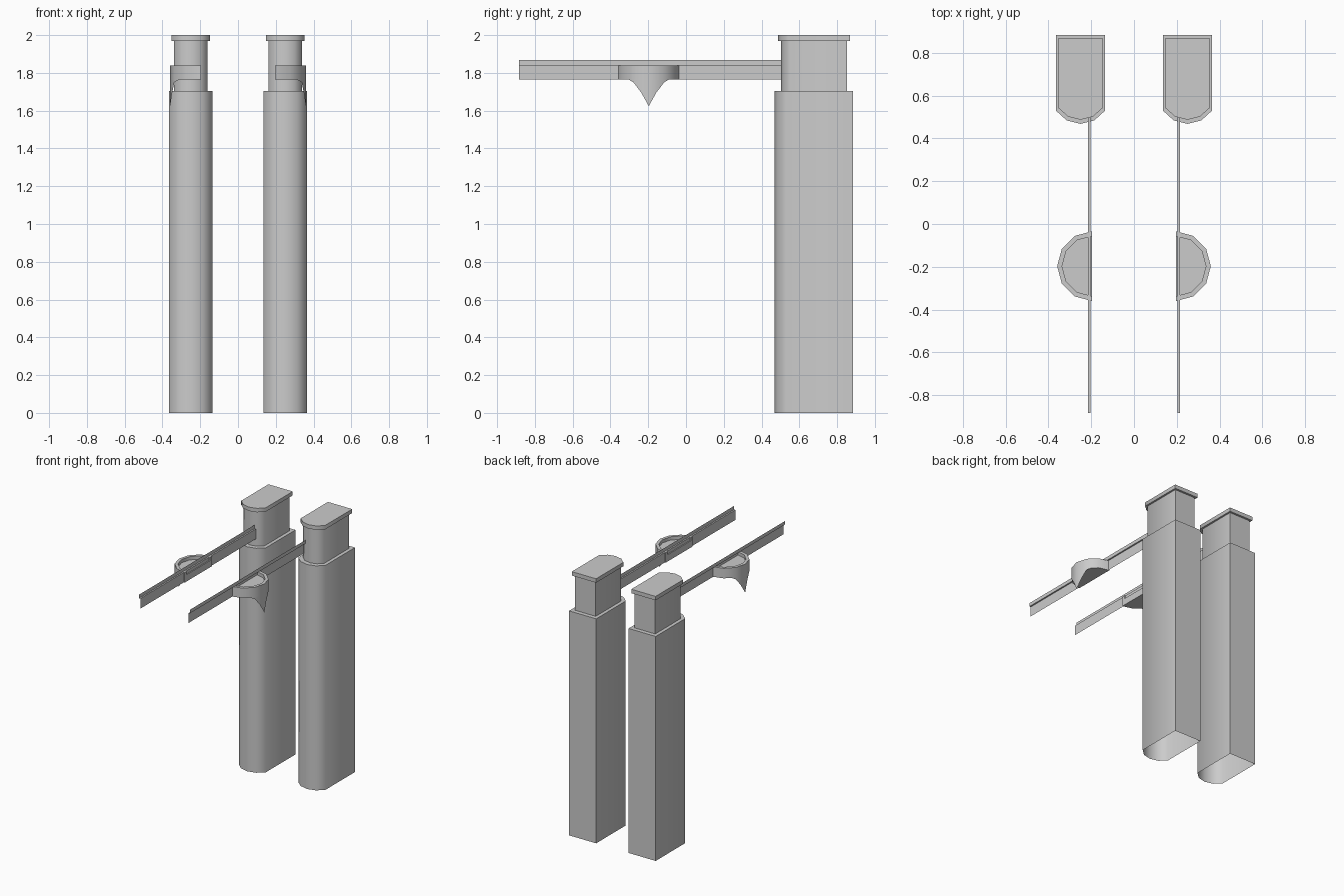
import bpy, bmesh, math

cube = bpy.data.objects.get("Cube")
if cube:
    bpy.data.objects.remove(cube)

GREY = (0.6, 0.6, 0.6, 1)
grey = bpy.data.materials.new("plain grey")
grey.use_nodes = True
grey.diffuse_color = GREY
grey.node_tree.nodes["Principled BSDF"].inputs["Base Color"].default_value = GREY


def finish(name, bm, recalc=True):
    """Turn the bmesh into a smooth-by-angle object mirrored across x."""
    if recalc:
        bmesh.ops.recalc_face_normals(bm, faces=bm.faces)
    mesh = bpy.data.meshes.new(name)
    bm.to_mesh(mesh)
    bm.free()
    mesh.materials.append(grey)
    ob = bpy.data.objects.new(name, mesh)
    bpy.context.collection.objects.link(ob)
    mirror = ob.modifiers.new("mirror", "MIRROR")
    mirror.use_mirror_merge = False
    bpy.ops.object.select_all(action="DESELECT")
    ob.select_set(True)
    bpy.context.view_layer.objects.active = ob
    bpy.ops.object.shade_smooth_by_angle(angle=math.radians(60))
    return ob


def loft(bm, low, high, closed=True):
    """Join two equal rings of vertices with quads."""
    n = len(low)
    for i in range(n if closed else n - 1):
        j = (i + 1) % n
        bm.faces.new((low[i], low[j], high[j], high[i]))


def column(name, half, front, back, bow, z0, z1, open_bottom=False):
    """Square-backed column whose front bows out in a shallow arc."""
    bm = bmesh.new()
    radius = (half * half + bow * bow) / (2 * bow)
    sweep = math.asin(half / radius)
    outline = [(-half, back)]
    for i in range(5):
        a = sweep * (i - 2) / 2
        outline.append((radius * math.sin(a), front + radius * (1 - math.cos(a))))
    outline.append((half, back))
    low, high = [[bm.verts.new((0.25 + x, y, z)) for x, y in outline] for z in (z0, z1)]
    loft(bm, low, high)
    bm.faces.new(high)
    if not open_bottom:
        bm.faces.new(low[::-1])
    finish(name, bm)


# Stepped pillars
column("pillar_base", 0.114, 0.468, 0.884, 0.061, 0, 1.705, True)
column("pillar_neck", 0.088, 0.503, 0.852, 0.047, 1.705, 1.97)
column("pillar_cap", 0.102, 0.487, 0.868, 0.054, 1.97, 2.0)

# Thin rails with a stepped lip along the top
bm = bmesh.new()
section = ((0.203, 1.764), (0.203, 1.84), (0.214, 1.84), (0.214, 1.867))
ends = [[bm.verts.new((x, y, z)) for x, z in section] for y in (-0.883, 0.503)]
loft(bm, ends[0], ends[1], closed=False)
finish("rail", bm, recalc=False)

# Half-round trays standing out from the rails
CX, CY, TOP, BOTTOM, FLOOR = 0.196, -0.197, 1.84, 1.764, 1.815


def arc(bm, radius, z):
    return [bm.verts.new((CX + radius * math.sin(math.pi * i / 6),
                          CY - radius * math.cos(math.pi * i / 6), z)) for i in range(7)]


bm = bmesh.new()
under, rim = arc(bm, 0.163, BOTTOM), arc(bm, 0.163, TOP)
lip, floor = arc(bm, 0.14, TOP), arc(bm, 0.14, FLOOR)
for low, high in ((under, rim), (rim, lip), (lip, floor)):
    loft(bm, low, high, closed=False)
bm.faces.new(floor)
bm.faces.new(under[::-1])
bm.faces.new((under[0], rim[0], lip[0], floor[0], floor[6], lip[6], rim[6], under[6]))
finish("tray", bm)

# Pointed drop hanging from each tray's outer wall
bm = bmesh.new()
drops = ((-0.105, 0), (-0.0815, 0.014), (-0.04, 0.068), (0, 0.14),
         (0.04, 0.068), (0.0815, 0.014), (0.105, 0))
R = 0.163


def wall_x(y):
    """Outer x of the faceted tray wall at a distance y from its middle."""
    y = abs(y)
    k = R * math.cos(math.radians(15))
    a = math.radians(15 if y <= R / 2 else 45)
    return CX + (k - y * math.sin(a)) / math.cos(a)


low, high = [[bm.verts.new((wall_x(y), CY + y, BOTTOM - d * s)) for y, d in drops]
             for s in (1, 0)]
loft(bm, low, high, closed=False)
bmesh.ops.remove_doubles(bm, verts=bm.verts, dist=0.0001)
finish("tray_drop", bm, recalc=False)
